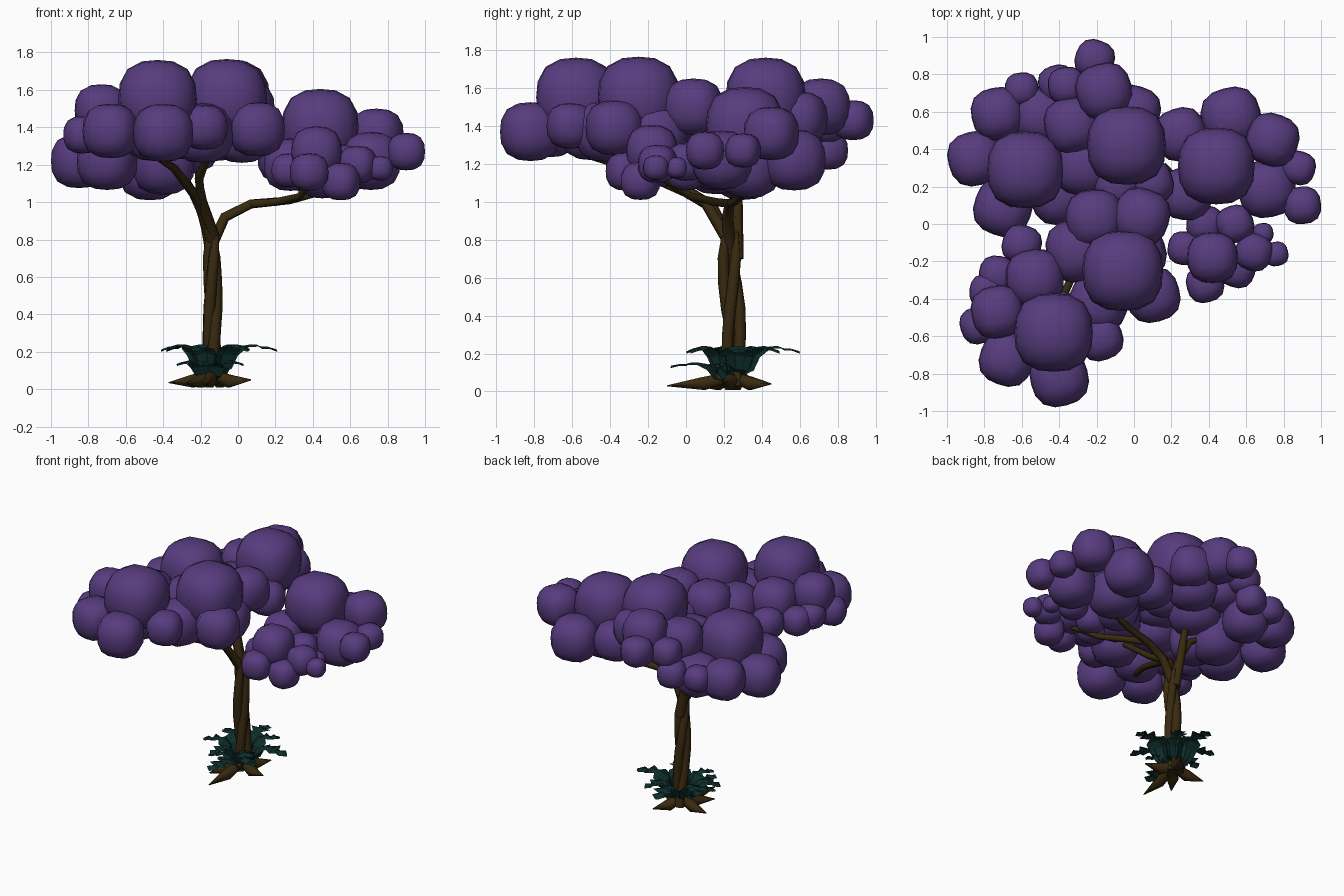
import bpy, bmesh, math
from mathutils import Vector, Matrix

if "Cube" in bpy.data.objects:
    bpy.data.objects.remove(bpy.data.objects["Cube"])


def material(name, rgb):
    m = bpy.data.materials.new(name)
    m.diffuse_color = (*rgb, 1)
    m.use_nodes = True
    m.node_tree.nodes["Principled BSDF"].inputs["Base Color"].default_value = m.diffuse_color
    return m


PURPLE = material("purple_foliage", (0.095, 0.045, 0.21))
BROWN = material("bark", (0.04, 0.023, 0.005))
TEAL = material("teal_leaf", (0.004, 0.027, 0.024))


def add_mesh(name, bm, mat, smooth=False):
    me = bpy.data.meshes.new(name)
    bm.to_mesh(me)
    bm.free()
    me.materials.append(mat)
    for p in me.polygons:
        p.use_smooth = smooth
    ob = bpy.data.objects.new(name, me)
    bpy.context.collection.objects.link(ob)
    return ob


def foliage(name, blobs):
    """Cluster of slightly boxy quad spheres: (x, y, z, radius)."""
    bm = bmesh.new()
    for i, (x, y, z, r) in enumerate(blobs):
        part = bmesh.new()
        bmesh.ops.create_cube(part, size=2)
        bmesh.ops.subdivide_edges(part, edges=part.edges[:], cuts=3, use_grid_fill=True)
        rot = Matrix.Rotation(0.35 * math.sin(i * 2.3), 3, 'Z')
        for v in part.verts:
            c = Vector([math.tan(t * math.pi / 4) for t in v.co])
            norm = sum(abs(t) ** 2.6 for t in c) ** (1 / 2.6)
            v.co = rot @ (c / norm * r) + Vector((x, y, z))
        tmp = bpy.data.meshes.new("tmp")
        part.to_mesh(tmp)
        part.free()
        bm.from_mesh(tmp)
        bpy.data.meshes.remove(tmp)
    return add_mesh(name, bm, PURPLE, True)


def tube(name, pts, radii):
    """Tapered wooden tube through a few points."""
    cu = bpy.data.curves.new(name, 'CURVE')
    cu.dimensions = '3D'
    cu.bevel_depth = 1
    cu.bevel_resolution = 1
    cu.use_fill_caps = True
    sp = cu.splines.new('POLY')
    sp.points.add(len(pts) - 1)
    for p, co, r in zip(sp.points, pts, radii):
        p.co = (*co, 1)
        p.radius = r
    sp.use_smooth = True
    cu.materials.append(BROWN)
    ob = bpy.data.objects.new(name, cu)
    bpy.context.collection.objects.link(ob)


# Foliage clusters, largest blob first
foliage("foliage_front_left", [
    (-.43, -.58, 1.55, .21), (-.40, -.82, 1.37, .155), (-.68, -.72, 1.38, .145),
    (-.73, -.47, 1.49, .14), (-.53, -.29, 1.45, .155), (-.60, -.11, 1.37, .105),
    (-.83, -.54, 1.36, .10), (-.79, -.36, 1.38, .09), (-.73, -.27, 1.36, .10),
    (-.18, -.61, 1.40, .12), (-.45, -.50, 1.38, .16)])
foliage("foliage_front_middle", [
    (-.06, -.25, 1.55, .215), (.10, -.38, 1.39, .145), (-.19, -.42, 1.37, .16),
    (-.30, -.14, 1.40, .17), (-.21, .03, 1.47, .155), (.04, .04, 1.50, .15),
    (.02, -.15, 1.36, .15)])
foliage("foliage_back_left", [
    (-.58, .29, 1.39, .205), (-.85, .35, 1.22, .145), (-.70, .09, 1.22, .155),
    (-.73, .59, 1.25, .14), (-.60, .72, 1.27, .09), (-.50, .58, 1.22, .15),
    (-.40, .16, 1.20, .16), (-.27, .32, 1.32, .17), (-.47, .30, 1.18, .17),
    (-.41, .75, 1.27, .10)])
foliage("foliage_back_middle", [
    (-.04, .42, 1.55, .21), (-.16, .71, 1.50, .15), (-.21, .88, 1.43, .105),
    (-.33, .53, 1.42, .15), (-.36, .74, 1.41, .10), (0, .60, 1.44, .14),
    (.09, .22, 1.38, .12), (-.12, .48, 1.38, .16), (-.09, .20, 1.40, .12)])
foliage("foliage_right", [
    (.44, .31, 1.40, .205), (.52, .57, 1.22, .16), (.74, .45, 1.36, .14),
    (.71, .19, 1.22, .155), (.90, .10, 1.27, .10), (.88, .30, 1.27, .09),
    (.25, .48, 1.24, .14), (.28, .16, 1.20, .14), (.45, .33, 1.19, .17)])
foliage("foliage_small_right", [
    (.42, -.18, 1.27, .135), (.38, -.32, 1.16, .10), (.64, -.15, 1.20, .10),
    (.76, -.16, 1.18, .065), (.69, -.05, 1.18, .055), (.55, -.24, 1.11, .10),
    (.54, .0, 1.21, .10), (.38, 0, 1.16, .10), (.27, -.13, 1.17, .09)])

# Three thin stems twisting into a trunk
for i in range(3):
    pts = []
    for k in range(7):
        a = i * 2.094 + k * 0.6
        pts.append((-.137 + .022 * math.cos(a), .262 - .006 * k + .038 * math.sin(a), .03 + k * .135))
    tube(f"trunk_stem_{i + 1}", pts, [.04, .034, .032, .034, .032, .03, .015])

# Branches reaching into each cluster
branches = {
    "front_left": [(-.14, .22, .8), (-.2, .14, .97), (-.24, 0, 1.05), (-.34, -.3, 1.18), (-.47, -.6, 1.27)],
    "front_middle": [(-.13, .21, .82), (-.19, .1, 1.0), (-.21, -.08, 1.12), (-.15, -.28, 1.28)],
    "back_left": [(-.15, .25, .8), (-.2, .26, .98), (-.27, .27, 1.1), (-.45, .3, 1.2)],
    "back_middle": [(-.14, .27, .7), (-.2, .27, 1.02), (-.21, .29, 1.17), (-.1, .42, 1.38)],
    "right": [(-.145, .23, .76), (-.07, .22, .92), (.07, .23, .99), (.28, .27, 1.01), (.47, .31, 1.06)],
    "small_right": [(.07, .23, .99), (.2, .15, 1.0), (.33, .02, 1.03), (.42, -.16, 1.15)],
}
for name, pts in branches.items():
    n = len(pts) - 1
    r0 = .025 if name == "small_right" else .034
    tube("branch_" + name, pts, [r0 + (.018 - r0) * k / n for k in range(n + 1)])

# Spreading roots
for i, (x, y, z) in enumerate([(-.17, -.1, .03), (.07, .2, .05), (-.37, .29, .035),
                               (-.04, .45, .04), (-.28, .06, .03)]):
    c, e = Vector((-.14, .25, .08)), Vector((x, y, z))
    m = c.lerp(e, .45)
    m.z = .042
    tube(f"root_{i + 1}", [c, m, e], [.03, .04, .003])


def leaf(name, angle, size, lift):
    """Jagged drooping leaf: stations of distance, height, half width."""
    prof = [(.03, .08, .03), (.08, .11, .07), (.105, .18, .09), (.15, .215, .085), (.19, .225, .03),
            (.235, .228, .075), (.265, .215, .025), (.30, .215, .05), (.35, .20, .004)]
    bm = bmesh.new()
    rows = []
    for d, z, w in prof:
        d *= size
        row = []
        for s in (-1, 0, 1):
            x, y = d + abs(s) * w * .3, s * w * min(size, 1)
            row.append(bm.verts.new((-.14 + x * math.cos(angle) - y * math.sin(angle),
                                     .25 + x * math.sin(angle) + y * math.cos(angle),
                                     z * lift + .012 * (1 - abs(s)))))
        rows.append(row)
    for a, b in zip(rows, rows[1:]):
        for j in range(2):
            bm.faces.new((a[j], b[j], b[j + 1], a[j + 1]))
    add_mesh(name, bm, TEAL)


# Rosette of broad leaves: upper tier, then shorter lower tier
for i, (deg, size) in enumerate([(5, 1), (60, .8), (95, 1), (150, .8), (195, .8), (250, .75), (310, .85)]):
    leaf(f"upper_leaf_{i + 1}", math.radians(deg), size, 1.0)
for i, (deg, size) in enumerate([(215, .65), (262, .95), (330, .55)]):
    leaf(f"lower_leaf_{i + 1}", math.radians(deg), size, .62)
